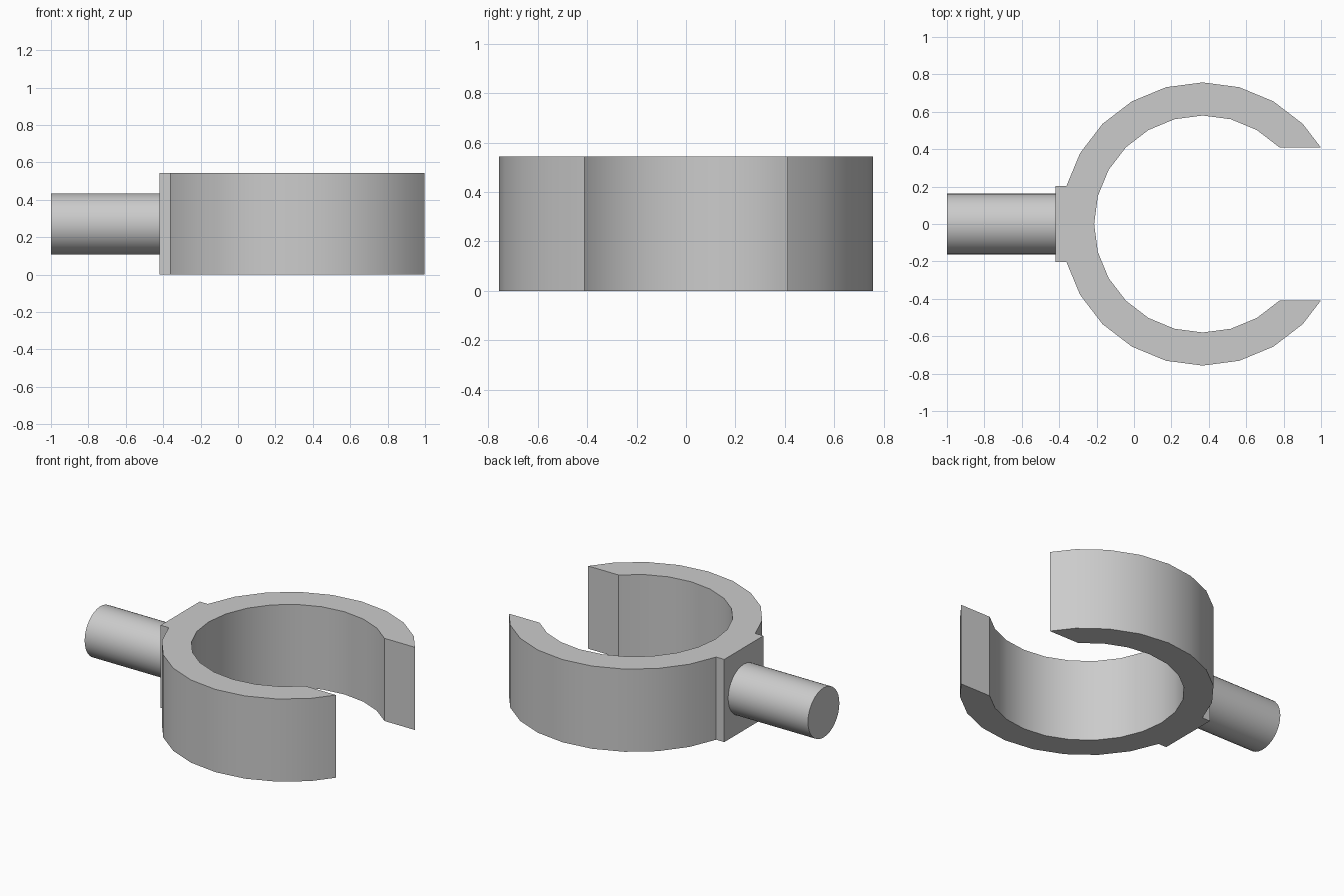
import bpy, bmesh
from math import radians, sin, cos, pi
from mathutils import Vector

old = bpy.data.objects.get("Cube")
if old:
    bpy.data.objects.remove(old, do_unlink=True)

GREY = (0.6, 0.6, 0.6, 1)
grey = bpy.data.materials.new("plain_grey")
grey.use_nodes = True
grey.diffuse_color = GREY
grey.node_tree.nodes["Principled BSDF"].inputs["Base Color"].default_value = GREY

CENTRE_X, OUTER, INNER, HEIGHT = 0.367, 0.757, 0.58, 0.543
PAD_X, PAD_HALF, ROD_R = -0.42, 0.203, 0.163


def ring_point(radius, degrees):
    a = radians(degrees)
    return Vector((CENTRE_X + radius * cos(a), radius * sin(a), 0))


def finish(obj):
    obj.data.materials.append(grey)
    bpy.ops.object.select_all(action="DESELECT")
    obj.select_set(True)
    bpy.context.view_layer.objects.active = obj
    bpy.ops.object.shade_smooth_by_angle(angle=radians(30))


# Open clamp ring with a flat mounting pad, as one extruded outline
# Jaw tip: the outer facet is cut level with the inner corner at 45 degrees
cut_y = ring_point(INNER, 45).y
a, b = ring_point(OUTER, 45), ring_point(OUTER, 30)
tip = a.lerp(b, (a.y - cut_y) / (a.y - b.y))

# Back half from jaw tip to pad, then mirrored to the front
outer = [tip] + [ring_point(OUTER, d) for d in range(45, 160, 15)]
p, q = ring_point(OUTER, 150), ring_point(OUTER, 165)
outer.append(p.lerp(q, (p.y - PAD_HALF) / (p.y - q.y)))
outer.append(Vector((PAD_X, PAD_HALF, 0)))
mirrored = [Vector((v.x, -v.y, 0)) for v in reversed(outer)]
inner = [ring_point(INNER, d) for d in range(315, 44, -15)]

bm = bmesh.new()
face = bm.faces.new([bm.verts.new(v) for v in outer + mirrored + inner])
grown = bmesh.ops.extrude_face_region(bm, geom=[face])
top = [v for v in grown["geom"] if isinstance(v, bmesh.types.BMVert)]
bmesh.ops.translate(bm, verts=top, vec=(0, 0, HEIGHT))
bmesh.ops.recalc_face_normals(bm, faces=bm.faces)
mesh = bpy.data.meshes.new("clamp_ring")
bm.to_mesh(mesh)
bm.free()
ring = bpy.data.objects.new("clamp_ring", mesh)
bpy.context.collection.objects.link(ring)
finish(ring)

# Round mounting rod
bpy.ops.mesh.primitive_cylinder_add(
    vertices=32, radius=ROD_R, depth=1 + PAD_X,
    location=((PAD_X - 1) / 2, 0, HEIGHT / 2), rotation=(0, pi / 2, 0))
rod = bpy.context.object
rod.name = "mounting_rod"
finish(rod)
